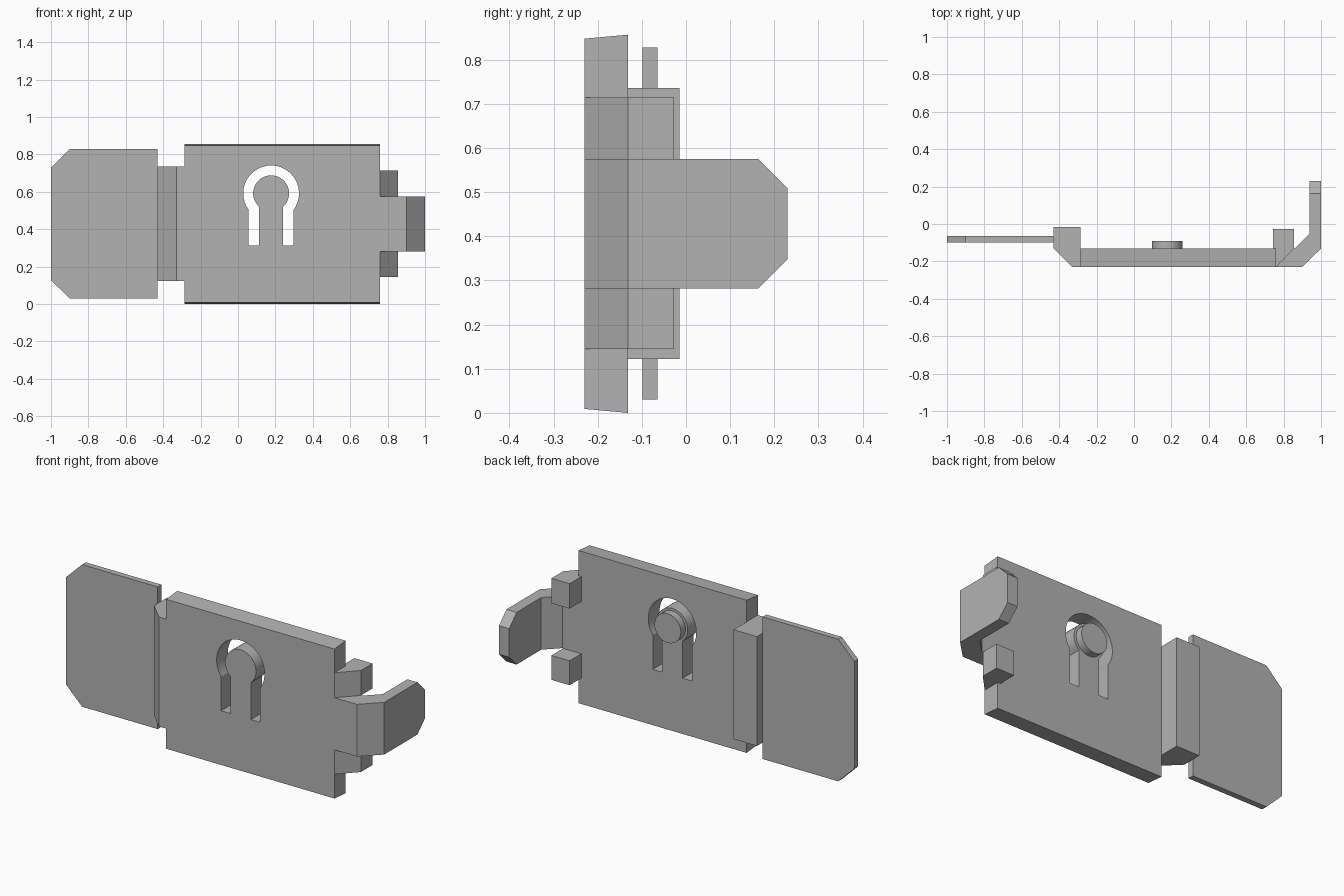
import bpy, bmesh
from math import radians, cos, sin, acos, pi

cube = bpy.data.objects.get("Cube")
if cube:
    bpy.data.objects.remove(cube, do_unlink=True)

# Single plain grey finish
grey = bpy.data.materials.new("plain grey")
grey.use_nodes = True
colour = (0.45, 0.45, 0.45, 1)
grey.diffuse_color = colour
grey.node_tree.nodes["Principled BSDF"].inputs["Base Color"].default_value = colour

FRONT, BACK = -0.23, -0.131      # plate depth range
MID = 0.428                      # mid height


def prism(name, profile, axis, lo, hi, edit=None):
    """Extrude a 2D profile along an axis: 'z' takes (x, y), 'y' takes (x, z)."""
    place = {"z": lambda a, b, t: (a, b, t), "y": lambda a, b, t: (a, t, b)}[axis]
    bm = bmesh.new()
    base = bm.faces.new([bm.verts.new(place(a, b, lo)) for a, b in profile])
    out = bmesh.ops.extrude_face_region(bm, geom=[base], use_keep_orig=True)
    shift = place(0, 0, hi - lo)
    bmesh.ops.translate(bm, vec=shift,
                        verts=[v for v in out["geom"] if isinstance(v, bmesh.types.BMVert)])
    if edit:
        edit(bm)
    bmesh.ops.recalc_face_normals(bm, faces=bm.faces)
    mesh = bpy.data.meshes.new(name)
    bm.to_mesh(mesh)
    bm.free()
    mesh.materials.append(grey)
    obj = bpy.data.objects.new(name, mesh)
    bpy.context.collection.objects.link(obj)
    return obj


def activate(obj):
    bpy.ops.object.select_all(action="DESELECT")
    obj.select_set(True)
    bpy.context.view_layer.objects.active = obj


def arc(cx, cz, r, start, end, steps=32):
    angles = [start + (end - start) * i / steps for i in range(steps + 1)]
    return [(cx + r * cos(a), cz + r * sin(a)) for a in angles]


# Main plate, front face slightly shorter than the back
def taper(bm):
    for v in bm.verts:
        if v.co.y < -0.2:
            v.co.z += 0.009 if v.co.z < MID else -0.009


plate = prism("main_plate", [(-0.285, 0), (0.76, 0), (0.76, 0.857), (-0.285, 0.857)],
              "y", FRONT, BACK, taper)

# Keyhole-shaped slot that leaves a round-headed tongue
cx, cz, foot = 0.177, 0.592, 0.313
r_out, r_in, w_out, w_in = 0.149, 0.096, 0.121, 0.064
a_out, a_in = -acos(w_out / r_out), -acos(w_in / r_in)
slot = arc(cx, cz, r_out, a_out, pi - a_out)
slot += [(cx - w_out, foot), (cx - w_in, foot)]
slot += arc(cx, cz, r_in, pi - a_in, a_in)
slot += [(cx + w_in, foot), (cx + w_out, foot)]
cutter = prism("slot_cutter", slot, "y", FRONT - 0.1, BACK + 0.1)
cutter.hide_render = True
cut = plate.modifiers.new("slot", "BOOLEAN")
cut.operation = "DIFFERENCE"
cut.solver = "EXACT"
cut.object = cutter
activate(plate)
bpy.ops.object.modifier_apply(modifier=cut.name)
bpy.data.objects.remove(cutter, do_unlink=True)

# Round button on the back of the tongue
button = prism("tongue_button", arc(cx, cz, 0.082, 0, 2 * pi)[:-1], "y", BACK - 0.01, -0.09)

for part in (plate, button):
    activate(part)
    bpy.ops.object.shade_smooth_by_angle(angle=radians(30))

# Block between the plate and the side flap
prism("hinge_block", [(-0.43, -0.015), (-0.285, -0.015), (-0.285, FRONT),
                      (-0.33, FRONT), (-0.43, BACK)], "z", 0.122, 0.736)

# Side flap with clipped outer corners
prism("side_flap", [(-0.43, 0.03), (-0.43, 0.828), (-0.9, 0.828), (-1, 0.73),
                    (-1, 0.128), (-0.9, 0.03)], "y", -0.098, -0.065)


# Bent hook with clipped tip corners
def clip_tip(bm):
    tips = [e for e in bm.edges
            if all(v.co.y > 0.2 for v in e.verts)
            and abs(e.verts[0].co.z - e.verts[1].co.z) < 0.01]
    bmesh.ops.bevel(bm, geom=tips, offset=0.066, segments=1, affect="EDGES")


prism("bent_hook", [(0.76, FRONT), (0.9, FRONT), (1, BACK), (1, 0.23), (0.937, 0.23),
                    (0.937, -0.054), (0.86, BACK), (0.76, BACK)],
      "z", 0.282, 0.575, clip_tip)

# Small lugs above and below the hook
for name, low, high in (("lower_lug", 0.145, 0.282), ("upper_lug", 0.575, 0.715)):
    prism(name, [(0.76, FRONT), (0.855, BACK), (0.855, -0.027), (0.742, -0.027),
                 (0.742, BACK), (0.76, BACK)], "z", low, high)
